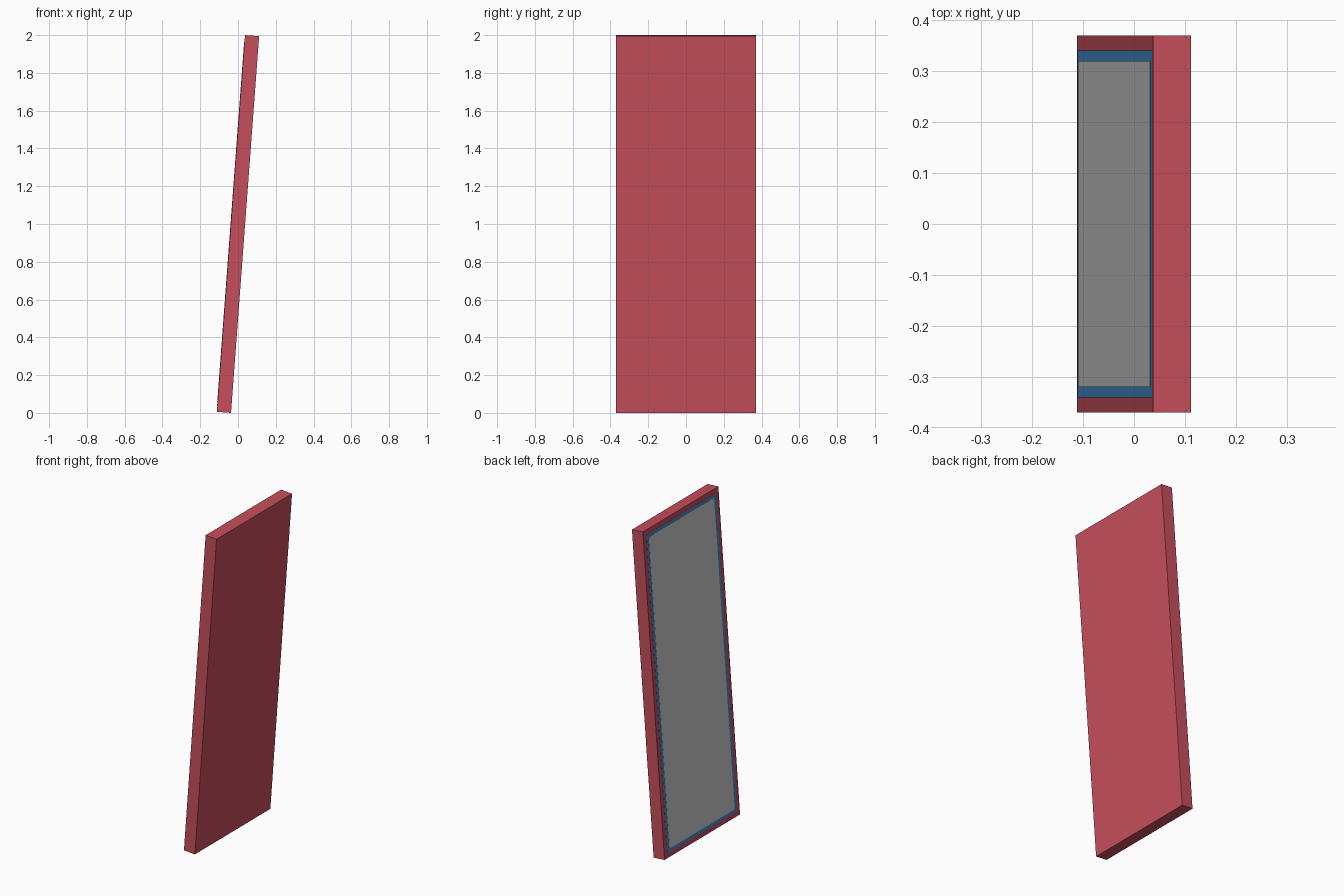
import bpy, math
from mathutils import Matrix, Vector

if "Cube" in bpy.data.objects:
    bpy.data.objects.remove(bpy.data.objects["Cube"])

TILT = math.radians(4.27)
WIDTH, HEIGHT, DEPTH = 0.74, 2.0, 0.075


def material(name, color):
    m = bpy.data.materials.new(name)
    m.diffuse_color = (*color, 1)
    m.use_nodes = True
    m.node_tree.nodes["Principled BSDF"].inputs["Base Color"].default_value = m.diffuse_color
    return m


red = material("red", (0.565, 0.077, 0.105))
blue = material("blue", (0.051, 0.262, 0.61))
grey = material("grey", (0.604, 0.604, 0.604))

# Lean the whole piece back towards +x
lean = Matrix.Translation((0, 0, 1)) @ Matrix.Rotation(TILT, 4, 'Y')


def panel(name, x0, x1, border, mat):
    """Slab between local x0 and x1, set in from the outer edge by border."""
    bpy.ops.mesh.primitive_cube_add(size=1)
    o = bpy.context.object
    o.name = name
    size = Vector((x1 - x0, WIDTH - 2 * border, HEIGHT - 2 * border))
    place = Matrix.Translation(((x0 + x1) / 2, 0, 0)) @ Matrix.Diagonal((*size, 1))
    o.data.transform(place)
    o.matrix_world = lean
    o.data.materials.append(mat)
    return o


front = -DEPTH / 2
# Main frame, thin trim and mirror glass on the upward-leaning face
panel("outer_frame", front, -front, 0, red)
panel("inner_trim", front - 0.001, front + 0.004, 0.03, blue)
panel("mirror_glass", front - 0.002, front + 0.003, 0.05, grey)
